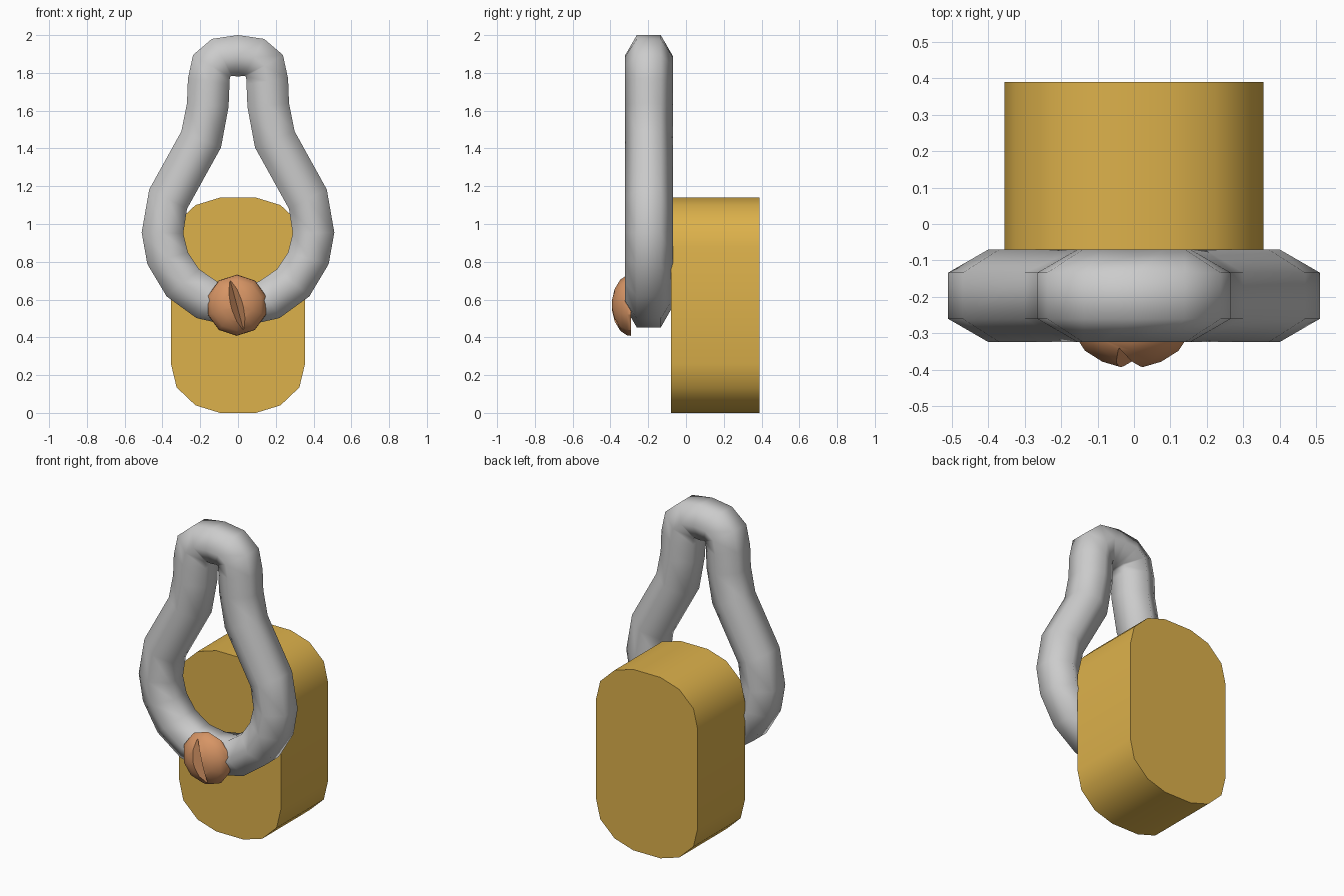
import bpy, bmesh
from math import radians, sin, cos, pi
from mathutils import Matrix

if "Cube" in bpy.data.objects:
    bpy.data.objects.remove(bpy.data.objects["Cube"])


def finish(name, bm, angle, color=None):
    """Turn a bmesh into a smooth-shaded object with an optional colour."""
    bmesh.ops.recalc_face_normals(bm, faces=bm.faces)
    me = bpy.data.meshes.new(name)
    bm.to_mesh(me)
    bm.free()
    ob = bpy.data.objects.new(name, me)
    bpy.context.collection.objects.link(ob)
    if color:
        mat = bpy.data.materials.new(name + "_material")
        mat.diffuse_color = (*color, 1)
        mat.use_nodes = True
        mat.node_tree.nodes["Principled BSDF"].inputs["Base Color"].default_value = mat.diffuse_color
        me.materials.append(mat)
    shade(ob, angle)
    return ob


def shade(ob, angle):
    bpy.ops.object.select_all(action='DESELECT')
    ob.select_set(True)
    bpy.context.view_layer.objects.active = ob
    bpy.ops.object.shade_smooth_by_angle(angle=radians(angle))


def loft(bm, rings, closed=False, caps=False):
    """Skin a sequence of equal-sized vertex rings."""
    vs = [[bm.verts.new(p) for p in r] for r in rings]
    n = len(vs[0])
    for i in range(len(vs) if closed else len(vs) - 1):
        a, b = vs[i], vs[(i + 1) % len(vs)]
        for k in range(n):
            bm.faces.new((a[k], a[(k + 1) % n], b[(k + 1) % n], b[k]))
    if caps:
        bm.faces.new(vs[0])
        bm.faces.new(vs[-1])


# Body: extruded rounded slab, mirrored from one quarter profile
quarter = [(0.095, 0.57), (0.225, 0.53), (0.325, 0.435), (0.355, 0.31)]
right = quarter + [(x, -z) for x, z in reversed(quarter)]
outline = right + [(-x, z) for x, z in reversed(right)]
bm = bmesh.new()
loft(bm, [[(x, y, z + 0.57) for x, z in outline] for y in (-0.08, 0.39)], caps=True)
finish("body", bm, 60, (0.72, 0.44, 0.07))

# Hanging loop: hexagonal tube given by outer and inner outline points
pairs = [(0, 2.0, 0, 1.78), (0.138, 1.98, 0.03, 1.785), (0.238, 1.895, 0.043, 1.78),
         (0.265, 1.77, 0.045, 1.74), (0.27, 1.64, 0.05, 1.62), (0.30, 1.49, 0.09, 1.405),
         (0.47, 1.183, 0.27, 1.08), (0.51, 0.955, 0.29, 0.95), (0.48, 0.788, 0.265, 0.85),
         (0.378, 0.617, 0.205, 0.76), (0.22, 0.502, 0.11, 0.695), (0, 0.452, 0, 0.675)]
path = pairs + [(-a, b, -c, d) for a, b, c, d in reversed(pairs[1:-1])]
rings = []
for ox, oz, ix, iz in path:
    ring = []
    for k in range(6):
        a = pi / 6 + k * pi / 3
        t = 0.5 + 0.5 * cos(a) / cos(pi / 6)
        ring.append((ix + (ox - ix) * t, -0.197 + 0.127 * sin(a), iz + (oz - iz) * t))
    rings.append(ring)
bm = bmesh.new()
loft(bm, rings, closed=True)
finish("hanging_loop", bm, 180)

# Screw head: low-poly dome
cx, cz = -0.006, 0.57
bm = bmesh.new()
loft(bm, [[(cx + r * cos(k * pi / 5 + pi / 10), y, cz + r * sin(k * pi / 5 + pi / 10))
           for k in range(10)]
          for y, r in ((-0.29, 0.162), (-0.312, 0.16), (-0.348, 0.135),
                       (-0.378, 0.085), (-0.392, 0.035))], caps=True)
screw = finish("screw_head", bm, 40, (0.68, 0.30, 0.13))

# Tilted V-shaped slot cut into the screw head
bm = bmesh.new()
loft(bm, [[(-0.042, -0.41, z), (0.042, -0.41, z), (0, -0.34, z)]
          for z in (-0.3, 0.3)], caps=True)
bm.transform(Matrix.Translation((cx, 0, cz)) @ Matrix.Rotation(radians(-15), 4, 'Y'))
cutter = finish("slot_cutter", bm, 10)
cutter.hide_render = True
mod = screw.modifiers.new("slot", 'BOOLEAN')
mod.operation = 'DIFFERENCE'
mod.solver = 'EXACT'
mod.object = cutter
bpy.context.view_layer.objects.active = screw
bpy.ops.object.modifier_apply(modifier=mod.name)
bpy.data.objects.remove(cutter)
shade(screw, 35)
